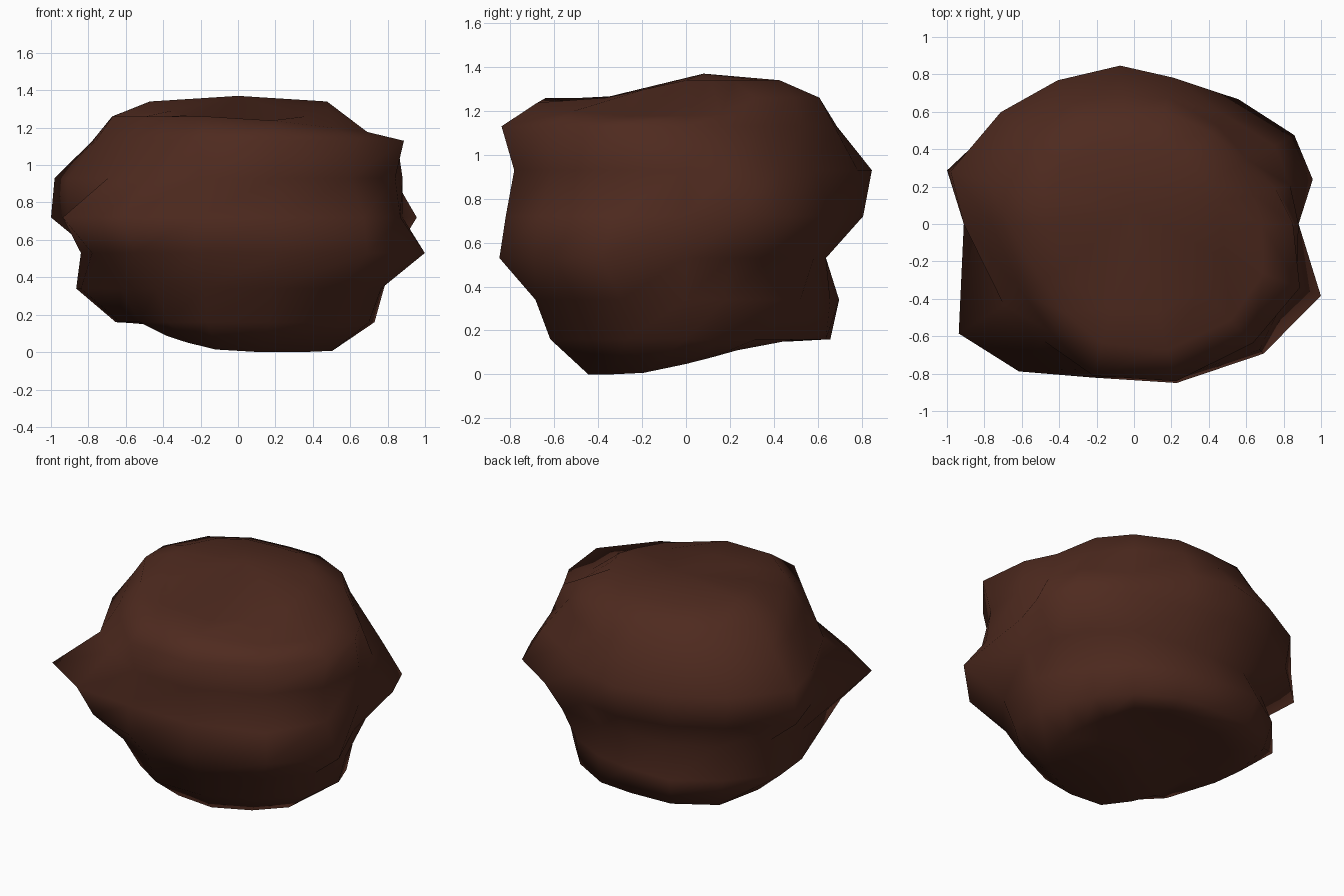
import bpy, bmesh, math

if "Cube" in bpy.data.objects:
    bpy.data.objects.remove(bpy.data.objects["Cube"])

# Vertical profiles of the boulder: angle (deg from +x), then radius at each level
LEVELS = [0.16, 0.34, 0.53, 0.72, 0.93, 1.13, 1.26]
PROFILES = [
    (0,   .73, .78, .84, .88, .88, .85, .68),
    (14,  .69, .73, .82, .985, .86, .78, .66),
    (29,  .66, .70, .80, .98, .86, .70, .64),
    (50,  .65, .68, .76, .87, .76, .69, .64),
    (75,  .66, .68, .66, .79, .81, .70, .63),
    (95,  .66, .70, .64, .81, .85, .69, .61),
    (118, .73, .79, .70, .84, .87, .73, .66),
    (140, .77, .82, .75, .90, .93, .79, .70),
    (164, .68, .90, .80, 1.04, 1.02, .81, .70),
    (180, .63, .84, .84, .91, .91, .76, .67),
    (212, .62, .74, .92, 1.105, .82, .70, .58),
    (232, .61, .71, .90, 1.00, .79, .73, .60),
    (255, .64, .70, .85, .85, .80, .84, .66),
    (285, .64, .71, .88, .85, .81, .87, .70),
    (315, .67, .78, .98, .95, .86, .90, .73),
    (339, .75, .82, 1.07, .93, .90, .95, .74),
]


def at(angle, r):
    a = math.radians(angle)
    return r * math.cos(a), r * math.sin(a)


bm = bmesh.new()
rings = []

# Underside: tilted, hollowed ring resting on its front foot
ring = []
for p in PROFILES:
    x, y = at(p[0], p[1] * 0.72)
    z = min(0.15, max(0, 0.1 + 0.22 * y - 0.1 * x))
    ring.append(bm.verts.new((x, y, z)))
rings.append(ring)

# Sides: grooved horizontal bands
for i, z in enumerate(LEVELS):
    ring = []
    for p in PROFILES:
        x, y = at(p[0], p[i + 1])
        # the top rim sinks toward the front right
        sink = i == len(LEVELS) - 1 and y < 0.2
        ring.append(bm.verts.new((x, y, z - (0.12 * max(x, 0) if sink else 0))))
    rings.append(ring)

# Crown: plateau that dips toward the front
ring = []
for p in PROFILES:
    x, y = at(p[0], p[-1] * 0.7)
    ring.append(bm.verts.new((x, y, 1.34 + 0.22 * min(y, 0))))
rings.append(ring)

n = len(PROFILES)
for lo, hi in zip(rings, rings[1:]):
    for j in range(n):
        k = (j + 1) % n
        bm.faces.new((lo[j], lo[k], hi[k], hi[j]))
bottom = bm.verts.new((0, 0.05, 0.14))
top = bm.verts.new((0, 0.08, 1.37))
for j in range(n):
    k = (j + 1) % n
    bm.faces.new((bottom, rings[0][k], rings[0][j]))
    bm.faces.new((top, rings[-1][j], rings[-1][k]))

for f in bm.faces:
    f.smooth = True
bmesh.ops.recalc_face_normals(bm, faces=bm.faces[:])
mesh = bpy.data.meshes.new("boulder")
bm.to_mesh(mesh)
bm.free()

mat = bpy.data.materials.new("dark reddish brown")
mat.diffuse_color = (0.077, 0.023, 0.0135, 1)
mat.use_nodes = True
mat.node_tree.nodes["Principled BSDF"].inputs["Base Color"].default_value = mat.diffuse_color
mesh.materials.append(mat)
bpy.context.collection.objects.link(bpy.data.objects.new("boulder", mesh))
